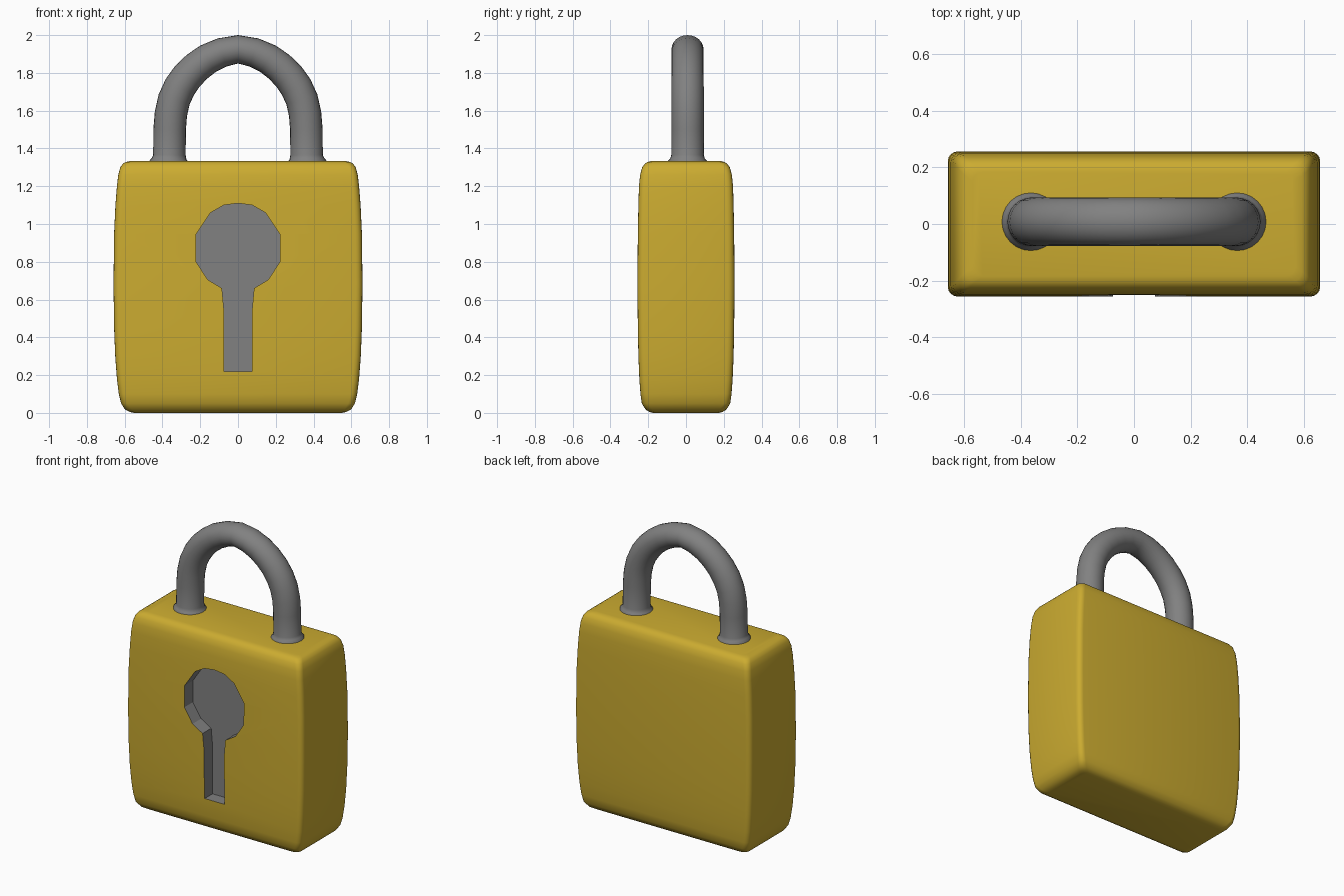
import bpy, bmesh, math
from mathutils import Vector

if "Cube" in bpy.data.objects:
    bpy.data.objects.remove(bpy.data.objects["Cube"])


def material(name, rgb):
    m = bpy.data.materials.new(name)
    m.diffuse_color = (*rgb, 1)
    m.use_nodes = True
    m.node_tree.nodes["Principled BSDF"].inputs["Base Color"].default_value = m.diffuse_color
    return m


def loft(name, rings, mat):
    """Skin a list of equal-length point rings and cap both ends."""
    bm = bmesh.new()
    vs = [[bm.verts.new(p) for p in r] for r in rings]
    n = len(vs[0])
    for a, b in zip(vs, vs[1:]):
        for i in range(n):
            j = (i + 1) % n
            bm.faces.new((a[i], a[j], b[j], b[i]))
    bm.faces.new(vs[0][::-1])
    bm.faces.new(vs[-1])
    bmesh.ops.recalc_face_normals(bm, faces=bm.faces)
    me = bpy.data.meshes.new(name)
    bm.to_mesh(me)
    bm.free()
    ob = bpy.data.objects.new(name, me)
    bpy.context.collection.objects.link(ob)
    me.materials.append(mat)
    return ob


def activate(ob):
    bpy.ops.object.select_all(action='DESELECT')
    ob.select_set(True)
    bpy.context.view_layer.objects.active = ob


def rounded_rect(z, hx, hy, r=0.035, seg=4):
    pts = []
    for k, (sx, sy) in enumerate([(1, 1), (-1, 1), (-1, -1), (1, -1)]):
        for i in range(seg + 1):
            a = math.pi / 2 * (k + i / seg)
            pts.append((sx * (hx - r) + r * math.cos(a),
                        sy * (hy - r) + r * math.sin(a), z))
    return pts


brass = material("brass", (0.60, 0.41, 0.03))
steel = material("steel", (0.22, 0.22, 0.22))

# Body: pillowed block, stacked from rounded rectangles (z, half x, half y)
levels = [(0, .55, .175), (.005, .573, .194), (.018, .598, .214), (.05, .619, .234),
          (.10, .631, .241), (.18, .641, .247), (.30, .650, .252), (.45, .656, .255),
          (.68, .659, .257), (.95, .656, .255), (1.10, .649, .252), (1.20, .641, .249),
          (1.26, .634, .243), (1.30, .623, .232), (1.32, .609, .217),
          (1.328, .594, .204), (1.333, .57, .185)]
body = loft("body", [rounded_rect(*l) for l in levels], brass)

# Keyhole recess: right half outline, mirrored
half = [(.075, .22), (.075, .55), (.085, .66), (.16, .705), (.222, .80),
        (.222, .945), (.145, 1.06), (.075, 1.10)]
outline = half + [(0, 1.11)] + [(-x, z) for x, z in reversed(half)]
cutter = loft("keyhole_cutter", [[(x, y, z) for x, z in outline] for y in (-.4, -.165)], steel)
cutter.hide_render = True
cut = body.modifiers.new("keyhole", 'BOOLEAN')
cut.operation = 'DIFFERENCE'
cut.solver = 'EXACT'
cut.material_mode = 'TRANSFER'
cut.object = cutter
activate(body)
bpy.ops.object.modifier_apply(modifier=cut.name)
bpy.data.objects.remove(cutter)
bpy.ops.object.shade_smooth_by_angle(angle=math.radians(40))
for p in body.data.polygons:
    if body.data.materials[p.material_index] == steel:
        p.use_smooth = False

# Shackle: tube swept along a mirrored arch (x, z, radius), flared at the feet
arm = [(.365, 1.31, .105), (.365, 1.335, .102), (.364, 1.345, .092), (.363, 1.365, .086),
       (.362, 1.50, .086), (.355, 1.585, .086), (.338, 1.66, .086), (.308, 1.725, .086),
       (.268, 1.782, .085), (.218, 1.832, .083), (.160, 1.874, .081), (.085, 1.908, .078)]
path = arm + [(0, 1.925, .075)] + [(-x, z, r) for x, z, r in reversed(arm)]
rings = []
for i, (x, z, r) in enumerate(path):
    a, b = path[max(i - 1, 0)], path[min(i + 1, len(path) - 1)]
    t = Vector((b[0] - a[0], 0, b[1] - a[1])).normalized()
    side = Vector((t.z, 0, -t.x))
    ry = max(r, .085)
    rings.append([Vector((x, .008, z)) + side * (r * math.cos(u)) + Vector((0, ry * math.sin(u), 0))
                  for u in (math.tau * k / 24 for k in range(24))])
shackle = loft("shackle", rings, steel)
activate(shackle)
bpy.ops.object.shade_smooth_by_angle(angle=math.radians(50))
